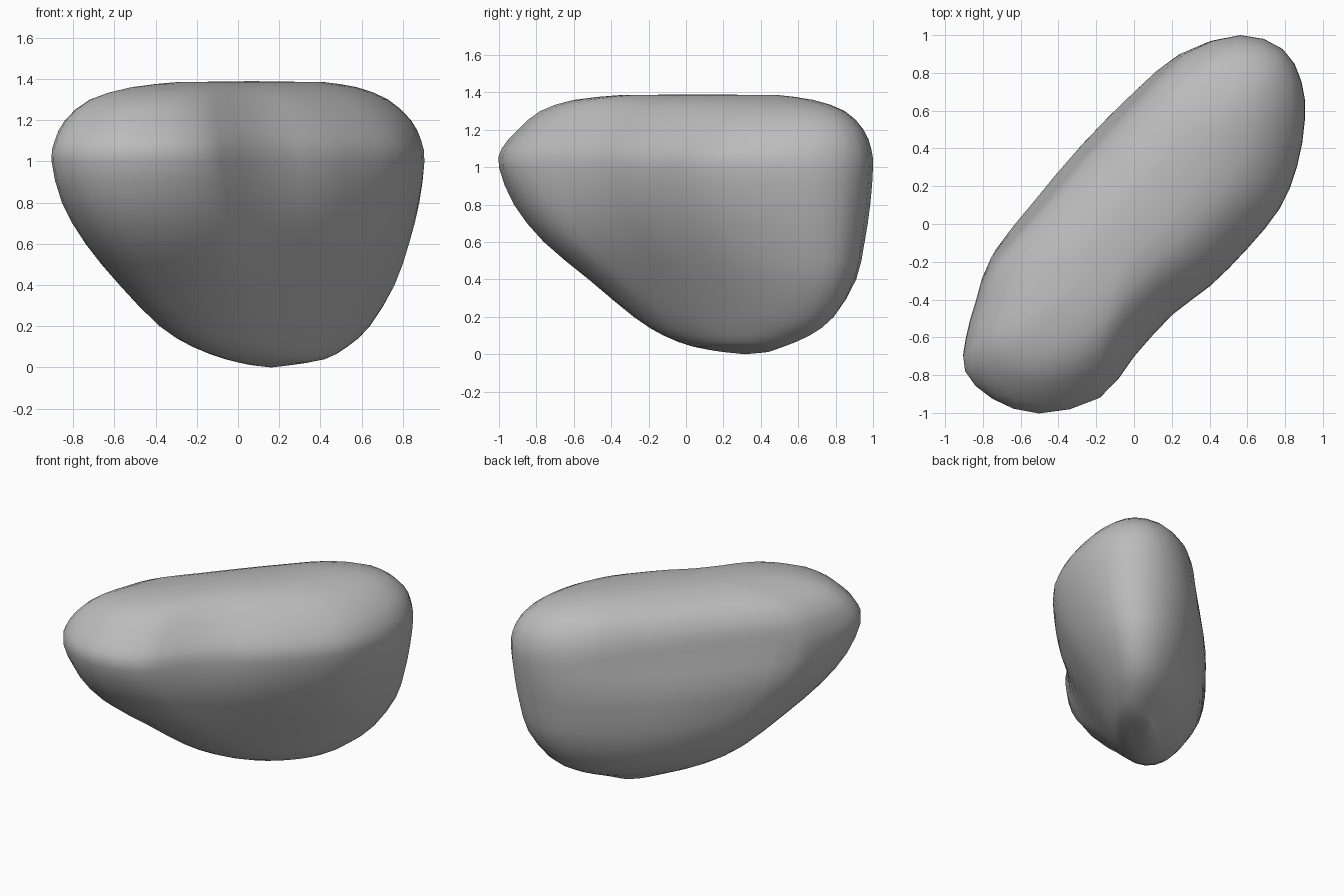
import bpy
import bmesh
from mathutils import Vector

cube = bpy.data.objects.get("Cube")
if cube:
    bpy.data.objects.remove(cube, do_unlink=True)

# Stone material
mat = bpy.data.materials.new("stone grey")
mat.use_nodes = True
grey = (0.5, 0.5, 0.5, 1)
mat.diffuse_color = grey
mat.node_tree.nodes["Principled BSDF"].inputs["Base Color"].default_value = grey


def refine(pts, closed):
    """Insert a smoothly curved midpoint between neighbouring points."""
    n = len(pts)

    def at(i):
        return pts[i % n] if closed else pts[max(0, min(n - 1, i))]
    result = []
    for i in range(n if closed else n - 1):
        inner, outer = at(i) + at(i + 1), at(i - 1) + at(i + 2)
        result += [pts[i], inner * .5625 - outer * .0625]
    return result if closed else result + [pts[-1]]


# Widest plan outline, a bean shape running diagonally
outline = refine([Vector(p) for p in (
    (.55, 1), (.78, .92), (.88, .75), (.9, .55), (.86, .3), (.77, .08),
    (.6, -.13), (.4, -.33), (.2, -.48), (0, -.7), (-.18, -.92), (-.5, -1),
    (-.75, -.92), (-.9, -.77), (-.9, -.6), (-.85, -.4), (-.78, -.2),
    (-.55, .07), (-.3, .36), (0, .68), (.25, .91))], True)
axis = Vector((.64, .77)).normalized()
across = Vector((axis.y, -axis.x))

# Height, x range, y range, front and back thickness of each level
levels = refine([Vector(row) for row in (
    (.012, .06, .26, .2, .44, 1, 1),
    (.04, -.06, .42, .04, .52, 1, 1),
    (.1, -.22, .53, -.12, .66, .96, 1.02),
    (.2, -.38, .64, -.28, .79, .95, 1.06),
    (.4, -.575, .76, -.52, .91, .97, 1.12),
    (.6, -.74, .83, -.76, .955, .98, 1.12),
    (.8, -.855, .88, -.92, .985, 1, 1.08),
    (1, -.905, .905, -1, 1, 1, .96),
    (1.1, -.89, .89, -.985, .99, .97, .94),
    (1.2, -.84, .84, -.9, .95, .91, .9),
    (1.3, -.72, .73, -.78, .85, .8, .83),
    (1.36, -.52, .58, -.6, .68, .66, .7),
    (1.385, -.3, .42, -.36, .5, .5, .5))], False)


def ring(z, x0, x1, y0, y1, front, back):
    """Blend the bean into an oval lower down, then fit it to the ranges."""
    oval = max(0, min(1, 1.2 * (1.03 - z)))
    pts = []
    for p in outline:
        flat = Vector((p.dot(axis) / 1.2, p.dot(across) / .48))
        flat = flat.lerp(flat.normalized(), oval)
        thick = .48 * (front if flat.y > 0 else back)
        pts.append(axis * flat.x * 1.2 + across * flat.y * thick)
    xs, ys = [p.x for p in pts], [p.y for p in pts]

    def fit(v, vals, a, b):
        return a + (b - a) * (v - min(vals)) / (max(vals) - min(vals))
    return [(fit(p.x, xs, x0, x1), fit(p.y, ys, y0, y1), z) for p in pts]


# Loft the levels into one closed stone
bm = bmesh.new()
rings = [[bm.verts.new(co) for co in ring(*level)] for level in levels]
n = len(outline)
for low, high in zip(rings, rings[1:]):
    for i in range(n):
        j = (i + 1) % n
        bm.faces.new((low[i], low[j], high[j], high[i]))
for end, z in ((rings[0], 0), (rings[-1], 1.39)):
    centre = sum((v.co for v in end), Vector()) / n
    tip = bm.verts.new((centre.x, centre.y, z))
    for i in range(n):
        bm.faces.new((end[i], end[(i + 1) % n], tip))
bmesh.ops.recalc_face_normals(bm, faces=bm.faces)
for f in bm.faces:
    f.smooth = True

mesh = bpy.data.meshes.new("stone")
bm.to_mesh(mesh)
bm.free()
mesh.materials.append(mat)
stone = bpy.data.objects.new("stone", mesh)
bpy.context.collection.objects.link(stone)
